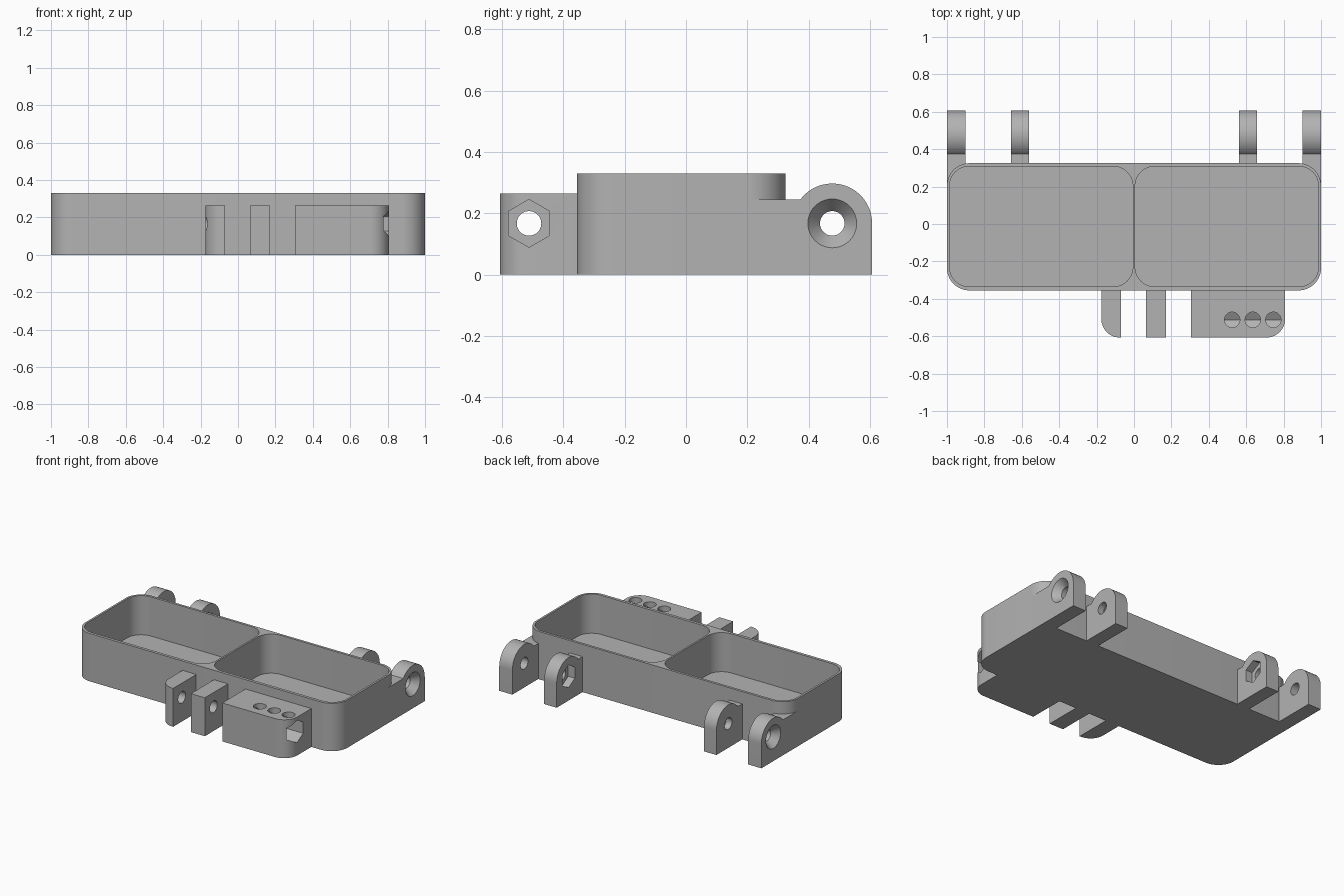
import bpy, bmesh
from math import sin, cos, pi, radians
from mathutils import Vector

cube = bpy.data.objects.get("Cube")
if cube:
    bpy.data.objects.remove(cube, do_unlink=True)

grey = bpy.data.materials.new("plain grey")
grey.use_nodes = True
grey.diffuse_color = (0.45, 0.45, 0.45, 1)
grey.node_tree.nodes["Principled BSDF"].inputs["Base Color"].default_value = grey.diffuse_color


def add_loft(name, start, end):
    """Solid between two matching outlines."""
    bm = bmesh.new()
    a = [bm.verts.new(p) for p in start]
    b = [bm.verts.new(p) for p in end]
    bm.faces.new(a)
    bm.faces.new(b)
    n = len(a)
    for i in range(n):
        j = (i + 1) % n
        bm.faces.new((a[i], a[j], b[j], b[i]))
    bmesh.ops.recalc_face_normals(bm, faces=bm.faces)
    mesh = bpy.data.meshes.new(name)
    bm.to_mesh(mesh)
    bm.free()
    mesh.materials.append(grey)
    obj = bpy.data.objects.new(name, mesh)
    bpy.context.collection.objects.link(obj)
    return obj


def plan(name, outline, z0, z1):
    """Extrude an (x, y) outline upward."""
    return add_loft(name, [(x, y, z0) for x, y in outline], [(x, y, z1) for x, y in outline])


def rounded(x0, x1, y0, y1, radii, steps=16):
    """Rectangle with radii for corners: front left, front right, back right, back left of the plan."""
    corners = ((x0, y0, 1, 1), (x1, y0, -1, 1), (x1, y1, -1, -1), (x0, y1, 1, -1))
    pts = []
    for k, ((x, y, sx, sy), r) in enumerate(zip(corners, radii)):
        if r == 0:
            pts.append((x, y))
            continue
        for i in range(steps + 1):
            t = pi + k * pi / 2 + i * pi / 2 / steps
            pts.append((x + sx * r + r * cos(t), y + sy * r + r * sin(t)))
    return pts


def bore(x0, x1, y, z, r0, r1=None, sides=40):
    """Round, conical or six-sided cutter along x, with a corner at the top."""
    ring = [(sin(2 * pi * i / sides), cos(2 * pi * i / sides)) for i in range(sides)]
    r1 = r0 if r1 is None else r1
    return add_loft("cutter", [(x0, y + r0 * u, z + r0 * v) for u, v in ring],
                    [(x1, y + r1 * u, z + r1 * v) for u, v in ring])


def cut(obj, cutters):
    for c in cutters:
        c.hide_render = True
        m = obj.modifiers.new("cut", 'BOOLEAN')
        m.operation, m.solver, m.object = 'DIFFERENCE', 'EXACT', c
        with bpy.context.temp_override(object=obj, active_object=obj):
            bpy.ops.object.modifier_apply(modifier=m.name)
        bpy.data.objects.remove(c, do_unlink=True)


def pockets():
    return [plan("cutter", rounded(x, x + 0.98, -0.335, 0.308, [0.105] * 4), 0.06, 0.5)
            for x in (-0.986, 0.006)]


parts = []

# Two-compartment tray
tray = plan("tray", rounded(-1, 1, -0.355, 0.325, [0.12] * 4), 0, 0.33)
cut(tray, pockets())
parts.append(tray)

# Rear hinge lugs: countersunk outside, nut recess on the inner pair
HY, HZ, HR = 0.477, 0.167, 0.13
shelf = 0.245


def lug_profile(y_start):
    a0 = pi - math_angle
    arc = [a0 * i / 28 for i in range(29)]
    return [(y_start, 0), (HY + HR, 0)] + [(HY + HR * cos(t), HZ + HR * sin(t)) for t in arc] + [(y_start, shelf)]


from math import asin
math_angle = asin((shelf - HZ) / HR)

for side, word in ((1, "left"), (-1, "right")):
    for kind, inner, outer, y_start in (("outer", 0.9, 1.0, 0.205), ("inner", 0.562, 0.657, 0.315)):
        prof = lug_profile(y_start)
        lug = add_loft(f"rear_{kind}_lug_{word}", [(side * inner, y, z) for y, z in prof],
                       [(side * outer, y, z) for y, z in prof])
        tools = [bore(side * (inner - 0.05), side * (outer + 0.05), HY, HZ, 0.04)]
        if kind == "outer":
            tools.append(bore(side * (outer + 0.01), side * (outer - 0.05), HY, HZ, 0.088, 0.038))
            tools += pockets()
        else:
            tools.append(bore(side * (inner - 0.02), side * (inner + 0.05), HY, HZ, 0.078, sides=6))
        cut(lug, tools)
        parts.append(lug)

# Front latch lugs and block
FY, FZ = -0.512, 0.167
for name, x0, x1, radii in (("front_end_lug", -0.175, -0.07, (0.1, 0, 0, 0)),
                            ("front_middle_lug", 0.065, 0.172, (0, 0, 0, 0)),
                            ("front_block", 0.305, 0.808, (0, 0.1, 0, 0))):
    part = plan(name, rounded(x0, x1, -0.607, -0.345, radii), 0, 0.265)
    tools = [bore(x0 - 0.05, x1 + 0.05, FY, FZ, 0.04)]
    if name == "front_block":
        # Long nut channel with three access holes from above
        tools.append(bore(0.46, 0.9, FY, FZ, 0.078, sides=6))
        for x in (0.525, 0.635, 0.745):
            tools.append(plan("cutter", [(x + 0.041 * cos(i * pi / 16), FY + 0.041 * sin(i * pi / 16))
                                         for i in range(32)], FZ, 0.35))
    cut(part, tools)
    parts.append(part)

# Smooth the rounded walls, keep hard edges crisp
bpy.ops.object.select_all(action='DESELECT')
for p in parts:
    p.select_set(True)
bpy.context.view_layer.objects.active = parts[0]
bpy.ops.object.shade_smooth_by_angle(angle=radians(30))
